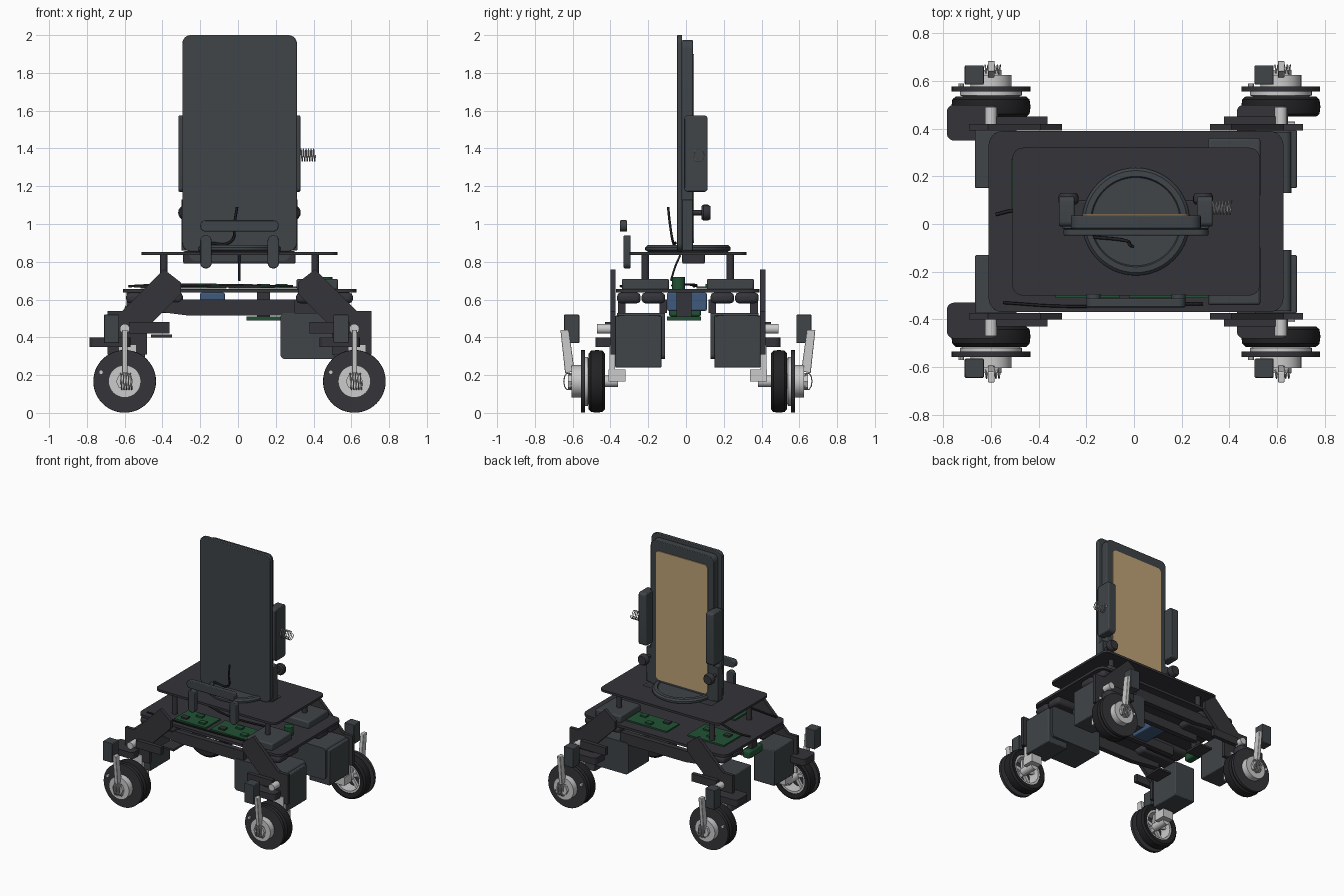
import bpy, bmesh, math
from mathutils import Vector

if "Cube" in bpy.data.objects:
    bpy.data.objects.remove(bpy.data.objects["Cube"])

CX, CY = 0.008, 0.01          # centre lines used for mirrored parts


def mat(name, r, g, b):
    m = bpy.data.materials.new(name)
    m.diffuse_color = (r, g, b, 1)
    m.use_nodes = True
    m.node_tree.nodes["Principled BSDF"].inputs["Base Color"].default_value = m.diffuse_color
    return m


DARK = mat("charcoal", 0.035, 0.035, 0.042)
SLATE = mat("slate", 0.05, 0.058, 0.065)
RUBBER = mat("rubber", 0.016, 0.016, 0.018)
METAL = mat("light_metal", 0.55, 0.56, 0.57)
GREEN = mat("board_green", 0.015, 0.085, 0.035)
BLUE = mat("battery_blue", 0.05, 0.1, 0.2)
TAN = mat("tan_screen", 0.52, 0.36, 0.18)


def finish(bm, name, m, bevel=0.0, smooth=True):
    bmesh.ops.remove_doubles(bm, verts=bm.verts, dist=1e-5)
    bmesh.ops.recalc_face_normals(bm, faces=bm.faces)
    me = bpy.data.meshes.new(name)
    bm.to_mesh(me)
    bm.free()
    ob = bpy.data.objects.new(name, me)
    bpy.context.collection.objects.link(ob)
    me.materials.append(m)
    if bevel:
        b = ob.modifiers.new("bevel", 'BEVEL')
        b.width, b.segments = bevel, 2
    if smooth:
        bpy.ops.object.select_all(action='DESELECT')
        ob.select_set(True)
        bpy.context.view_layer.objects.active = ob
        bpy.ops.object.shade_smooth_by_angle(angle=math.radians(35))
    return ob


def place(axis, u, v, a):
    return {'x': (a, u, v), 'y': (u, a, v), 'z': (u, v, a)}[axis]


def prism(name, pts, axis, a, b, m, bevel=0.0):
    bm = bmesh.new()
    lo = [bm.verts.new(place(axis, u, v, a)) for u, v in pts]
    hi = [bm.verts.new(place(axis, u, v, b)) for u, v in pts]
    bm.faces.new(lo)
    bm.faces.new(hi)
    n = len(pts)
    for i in range(n):
        j = (i + 1) % n
        bm.faces.new((lo[i], lo[j], hi[j], hi[i]))
    return finish(bm, name, m, bevel)


def box(name, x0, x1, y0, y1, z0, z1, m=DARK, bevel=0.0):
    return prism(name, [(x0, y0), (x1, y0), (x1, y1), (x0, y1)], 'z', z0, z1, m, bevel)


def rounded(u0, u1, v0, v1, r, k=6):
    pts = []
    for q, (u, v) in enumerate([(u1 - r, v1 - r), (u0 + r, v1 - r), (u0 + r, v0 + r), (u1 - r, v0 + r)]):
        for i in range(k + 1):
            t = math.pi / 2 * (q + i / k)
            pts.append((u + r * math.cos(t), v + r * math.sin(t)))
    return pts


def lathe(name, prof, c, axis, m, loop=False, n=40):
    """Spin (radius, position) points about an axis through c."""
    bm = bmesh.new()
    rings = []
    for r, t in prof:
        rings.append([bm.verts.new(Vector(c) + Vector(place(axis, r * math.cos(2 * math.pi * i / n),
                      r * math.sin(2 * math.pi * i / n), t))) for i in range(n)])
    for k in range(len(prof) if loop else len(prof) - 1):
        p, q = rings[k], rings[(k + 1) % len(prof)]
        for i in range(n):
            bm.faces.new((p[i], p[(i + 1) % n], q[(i + 1) % n], q[i]))
    bmesh.ops.dissolve_degenerate(bm, dist=1e-6, edges=bm.edges)
    return finish(bm, name, m)


def cyl(name, r, a, b, c, axis, m, n=24):
    return lathe(name, [(0, a), (r, a), (r, b), (0, b)], c, axis, m, n=n)


def wire(name, pts, r, m, poly=False):
    cu = bpy.data.curves.new(name, 'CURVE')
    cu.dimensions, cu.bevel_depth, cu.bevel_resolution = '3D', r, 1
    sp = cu.splines.new('POLY' if poly else 'BEZIER')
    p = sp.points if poly else sp.bezier_points
    p.add(len(pts) - 1)
    for q, co in zip(p, pts):
        if poly:
            q.co = (*co, 1)
        else:
            q.co, q.handle_left_type, q.handle_right_type = co, 'AUTO', 'AUTO'
    cu.materials.append(m)
    ob = bpy.data.objects.new(name, cu)
    bpy.context.collection.objects.link(ob)


def spring(name, x0, x1, y, z, ry, rz, turns, r):
    n = turns * 10
    wire(name, [(x0 + (x1 - x0) * i / n, y + ry * math.cos(i * math.pi / 5),
                 z + rz * math.sin(i * math.pi / 5)) for i in range(n + 1)], r, METAL, True)


# wheel units: repeated along x, mirrored across y
for sx, wx in ((-1, -0.60), (1, 0.616)):
    for s in (-1, 1):
        tag = ("left" if sx < 0 else "right") + ("_front" if s < 0 else "_back")

        def sbox(name, x0, x1, d0, d1, z0, z1, m=DARK, bevel=0.0):
            a, b = sorted((CY + s * d0, CY + s * d1))
            return box(name + "_" + tag, x0, x1, a, b, z0, z1, m, bevel)

        c = (wx, CY, 0.167)
        tyre = [(.115, .445), (.148, .44), (.162, .452), (.166, .482), (.162, .512), (.148, .525), (.115, .52)]
        lathe("tyre_" + tag, [(r, s * t) for r, t in tyre], c, 'y', RUBBER, True, 48)
        lathe("rim_" + tag, [(r, s * t) for r, t in [(.1, .45), (.117, .45), (.117, .525), (.13, .53), (.13, .546), (.1, .546)]],
              c, 'y', METAL, True)
        for k in range(5):
            t = math.radians(90 + 72 * k)
            u, w = math.cos(t), math.sin(t)
            spoke = [(wx + u * r - w * h, 0.167 + w * r + u * h)
                     for r, h in [(.02, -.014), (.108, -.01), (.108, .01), (.02, .014)]]
            prism("spoke_%d_%s" % (k, tag), spoke, 'y', CY + s * .49, CY + s * .51, METAL)
        cyl("wheel_disc_" + tag, .165, s * .545, s * .567, c, 'y', DARK, 48)
        cyl("hub_" + tag, .086, s * .565, s * .615, c, 'y', METAL, 32)
        cyl("hub_cap_" + tag, .045, s * .615, s * .635, c, 'y', METAL, 8)
        cyl("wheel_axle_" + tag, .03, s * .37, s * .56, c, 'y', METAL)
        # swing lever, drawn in the y-z plane
        lever = [(.60, .22), (.65, .21), (.675, .44), (.63, .44)]
        prism("lever_" + tag, [(CY + s * d, z) for d, z in lever], 'x', wx - .013, wx + .015, METAL, .004)
        cyl("pivot_" + tag, .026, s * .39, s * .48, (wx, CY, .445), 'y', METAL)
        spring("damper_spring_" + tag, wx - .025, wx + .04, CY + s * .635, .167, .022, .045, 5, .003)
        sbox("sensor_block", wx - .11, wx - .03, .575, .655, .37, .52, SLATE, .004)
        cyl("wheel_pin_" + tag, .012, s * .56, s * .58, (wx - .125, CY, .215), 'y', METAL, 10)
        # fender shelf and steering bracket
        y0, y1 = sorted((CY + s * .34, CY + s * .49))
        prism("fender_shelf_" + tag, rounded(wx - .185, wx + .03, y0, y1, .03), 'z', .35, .40, DARK)
        sbox("bracket_upright", wx - .03, wx + .06, .385, .415, .17, .36, METAL)
        sbox("bracket_foot", wx - .03, wx + .06, .33, .42, .165, .23, METAL)
        # leg arm plate, mirrored left to right
        arm = [(.40, .76), (.31, .69), (.31, .63), (.49, .45), (.49, .31), (.70, .31), (.70, .54), (.62, .54)]
        prism("leg_arm_" + tag, [(CX + sx * u, z) for u, z in arm], 'y', CY + s * .383, CY + s * .41, DARK)
        x0, x1 = sorted((CX + sx * .37, CX + sx * .585))
        sbox("arm_spacer", x0, x1, .41, .44, .42, .48)
        # steering servo
        x0, x1 = sorted((CX + sx * .50, CX + sx * .675))
        sbox("steering_servo", x0, x1, .14, .385, .24, .515, SLATE, .006)
        x0, x1 = sorted((CX + sx * .30, CX + sx * .60))
        sbox("deck_motor_a", x0, x1, .12, .245, .58, .637, DARK, .02)
        sbox("deck_motor_b", x0, x1, .25, .375, .58, .637, DARK, .02)
        # standoff between decks
        cyl("standoff_" + tag, .02, .65, .84, (CX + sx * .40, CY + s * .225, 0), 'z', DARK, 16)
        if sx > 0:
            y0, y1 = sorted((CY + s * .12, CY + s * .375))
            prism("drive_box_" + tag, rounded(.225, .66, .285, .53, .025), 'y', y0, y1, SLATE)
            sbox("servo_cover", .31, .53, .10, .35, .65, .71, SLATE, .01)
        else:
            sbox("cable_guide", -.46, -.35, .15, .30, .40, .415)

# chassis beams and lower deck
for s in (-1, 1):
    beam = [(-.50, .60), (-.50, .545), (-.26, .515), (.30, .515), (.30, .60)]
    prism("chassis_beam", beam, 'y', CY + s * .33, CY + s * .37, DARK)
    box("inner_rail", -.45, .45, *sorted((CY + s * .11, CY + s * .15)), .53, .60)
prism("lower_deck", rounded(-.61, .627, -.37, .39, .06), 'z', .637, .657, DARK)

# electronics
for i, (x0, x1, y0, y1) in enumerate([(-.33, -.06, -.31, -.13), (-.02, .31, -.31, -.13),
                                      (-.515, -.2, .055, .27), (-.05, .3, .15, .31)]):
    box("circuit_board_%d" % i, x0, x1, y0, y1, .659, .67, GREEN)
    for k in range(3):
        x = x0 + (x1 - x0) * (.22 + .28 * k)
        y = (y0 + y1) / 2 + (.04 if k % 2 else -.04)
        box("chip_%d_%d" % (i, k), x - .025, x + .025, y - .02, y + .02, .67, .682, GREEN if k else DARK)
box("under_board", .045, .225, -.10, .08, .49, .51, GREEN)
box("board_post", .10, .17, -.05, .03, .51, .64, DARK)
box("battery", -.2, -.07, -.1, .11, .54, .637, BLUE, .008)
cyl("green_capacitor", .034, .655, .72, (.465, -.04, 0), 'z', GREEN, 20)
box("rear_sensor_board", -.60, -.54, -.09, .08, .51, .57, GREEN, .012)
box("rear_sensor_mount", -.59, -.55, -.03, .03, .57, .64, DARK)

# upper deck and turntable
prism("upper_deck", rounded(-.51, .528, -.30, .32, .045), 'z', .835, .852, DARK)
lathe("turntable", [(0, .852), (.21, .852), (.226, .862), (.226, .876), (.214, .888), (.19, .89), (.185, .882), (0, .882)],
      (CX, CY, 0), 'z', SLATE, n=56)

# tablet with holder frame
prism("tablet_front", rounded(-.295, .312, .855, 2.0, .045), 'y', -.048, -.02, SLATE, .004)
prism("holder_frame", rounded(-.265, .28, .80, 1.975, .045), 'y', -.02, .036, SLATE, .004)
prism("tan_panel", rounded(-.215, .23, .90, 1.90, .03), 'y', .034, .042, TAN)
box("holder_base", -.29, .305, -.02, .10, .79, .856, DARK, .008)
for x0, x1, kx in ((-.315, -.25, -.275), (.265, .33, .29)):
    prism("side_clamp", rounded(-.01, .115, 1.17, 1.575, .02), 'x', x0, x1, SLATE, .006)
    box("clamp_post", kx - .025, kx + .025, -.02, .036, .86, 1.13, SLATE, .004)
    cyl("knob_stem", .014, .03, .09, (kx, 0, 1.06), 'y', DARK, 12)
    lathe("clamp_knob", [(0, .082), (.034, .082), (.042, .092), (.042, .116), (.034, .13), (0, .13)],
          (kx, 0, 1.06), 'y', DARK, n=20)
spring("clamp_spring", .33, .41, .068, 1.365, .028, .033, 6, .003)

# front handle
prism("handle_bar", rounded(-.2, .215, .96, 1.02, .028), 'y', -.35, -.312, SLATE, .005)
for x in (-.2, .157):
    prism("handle_post", rounded(x, x + .06, .765, .94, .028), 'y', -.33, -.293, SLATE, .005)

# loose cables
wire("antenna_cable", [(-.005, -.095, 1.09), (-.02, -.085, 1.0), (-.035, -.07, .91), (-.17, -.055, .90)], .007, RUBBER)
wire("drop_cable", [(.007, -.03, .835), (.007, -.055, .78), (.007, -.08, .70)], .006, RUBBER)
wire("deck_cable", [(-.58, .04, .67), (-.5, .055, .675), (-.3, 0, .68), (0, -.07, .675), (.29, -.05, .67)], .007, RUBBER)
wire("side_cable", [(-.55, -.33, .668), (-.3, -.345, .672), (0, -.34, .668), (.29, -.335, .672)], .006, RUBBER)
